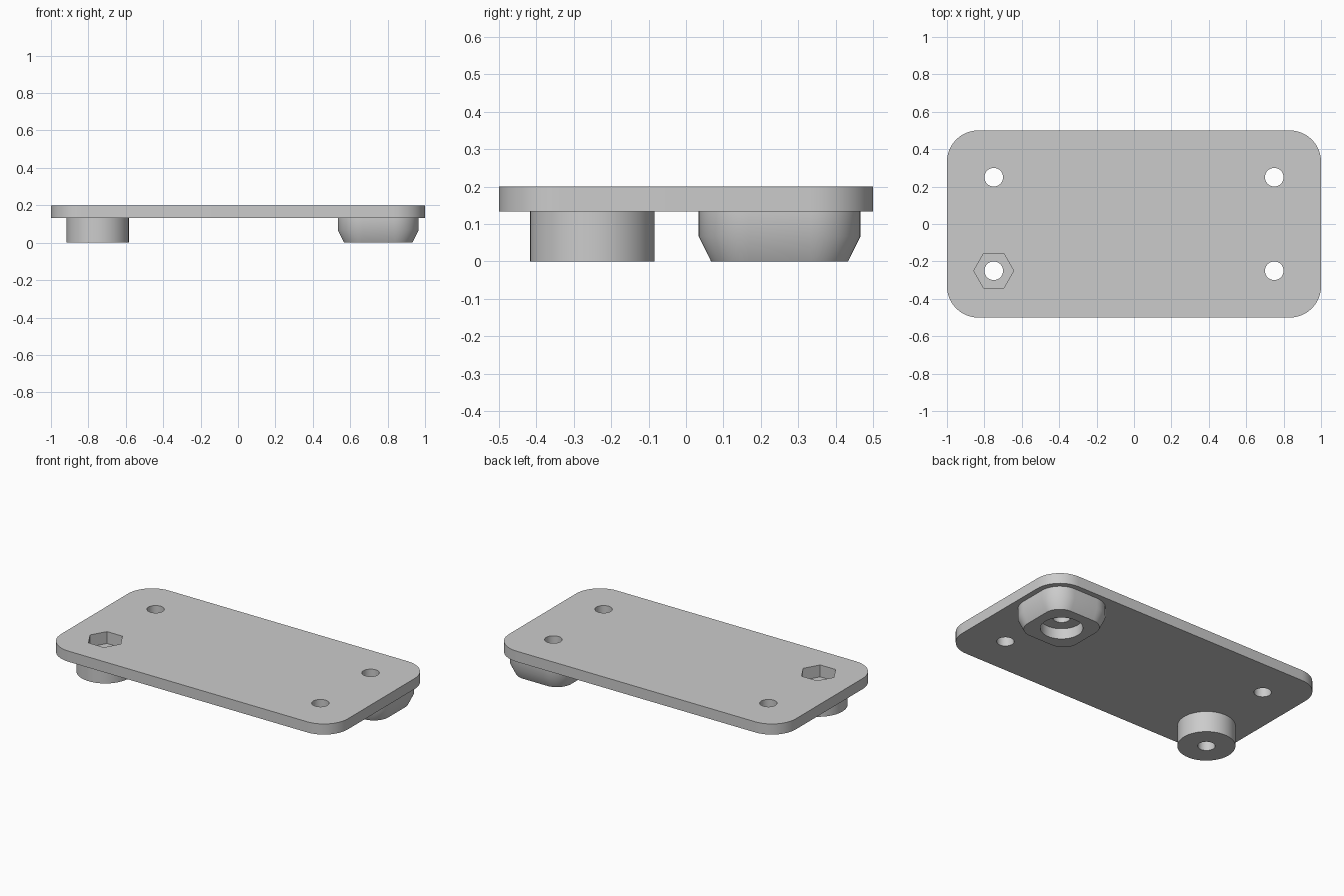
import bpy, bmesh, math

if "Cube" in bpy.data.objects:
    bpy.data.objects.remove(bpy.data.objects["Cube"], do_unlink=True)

PLATE_BOTTOM, TOP = 0.133, 0.2
HOLE_X, HOLE_Y = 0.75, 0.25

grey = bpy.data.materials.new("plain grey")
grey.use_nodes = True
colour = (0.6, 0.6, 0.6, 1)
grey.diffuse_color = colour
grey.node_tree.nodes["Principled BSDF"].inputs["Base Color"].default_value = colour


def rounded_rect(hx, hy, r, steps=12):
    """Outline of a rectangle with rounded corners."""
    points = []
    for q, (sx, sy) in enumerate([(1, 1), (-1, 1), (-1, -1), (1, -1)]):
        for i in range(steps + 1):
            a = math.pi / 2 * (q + i / steps)
            points.append((sx * (hx - r) + r * math.cos(a), sy * (hy - r) + r * math.sin(a)))
    return points


def polygon(r, sides):
    return [(r * math.cos(math.tau * i / sides), r * math.sin(math.tau * i / sides))
            for i in range(sides)]


def loft(name, x, y, layers):
    """Solid through a stack of (outline, height) layers."""
    bm = bmesh.new()
    rings = [[bm.verts.new((x + px, y + py, z)) for px, py in outline] for outline, z in layers]
    for low, high in zip(rings, rings[1:]):
        for i in range(len(low)):
            j = (i + 1) % len(low)
            bm.faces.new((low[i], low[j], high[j], high[i]))
    bm.faces.new(rings[0][::-1])
    bm.faces.new(rings[-1])
    mesh = bpy.data.meshes.new(name)
    bm.to_mesh(mesh)
    bm.free()
    mesh.materials.append(grey)
    obj = bpy.data.objects.new(name, mesh)
    bpy.context.collection.objects.link(obj)
    return obj


def prism(name, x, y, outline, z0, z1):
    return loft(name, x, y, [(outline, z0), (outline, z1)])


def combine(target, tool, operation):
    """Apply a boolean and remove the tool."""
    tool.hide_render = True
    bpy.context.view_layer.objects.active = target
    mod = target.modifiers.new(tool.name, "BOOLEAN")
    mod.operation, mod.solver, mod.object = operation, "EXACT", tool
    bpy.ops.object.modifier_apply(modifier=mod.name)
    bpy.data.objects.remove(tool, do_unlink=True)


# Plate with rounded corners
plate = prism("mounting_plate", 0, 0, rounded_rect(1, 0.5, 0.167), PLATE_BOTTOM, TOP)

# Round nut boss and chamfered square screw boss underneath
combine(plate, prism("nut_boss", -HOLE_X, -HOLE_Y, polygon(0.166, 64), 0, 0.16), "UNION")
wide, narrow = rounded_rect(0.216, 0.216, 0.133), rounded_rect(0.183, 0.183, 0.1)
combine(plate, loft("screw_boss", HOLE_X, HOLE_Y,
                    [(narrow, 0), (wide, 0.067), (wide, 0.16)]), "UNION")

# Four through holes
for sx in (-1, 1):
    for sy in (-1, 1):
        combine(plate, prism("bolt_hole", sx * HOLE_X, sy * HOLE_Y,
                             polygon(0.05, 32), -0.1, 0.3), "DIFFERENCE")

# Hexagonal nut pocket above, round screw-head recess below
combine(plate, prism("nut_pocket", -HOLE_X, -HOLE_Y, polygon(0.107, 6), 0.125, 0.3), "DIFFERENCE")
combine(plate, prism("head_recess", HOLE_X, HOLE_Y, polygon(0.122, 48), -0.1, 0.067), "DIFFERENCE")

# Smooth round walls, sharp rims
bpy.ops.object.select_all(action="DESELECT")
plate.select_set(True)
bpy.context.view_layer.objects.active = plate
bpy.ops.object.shade_smooth_by_angle(angle=math.radians(30))
